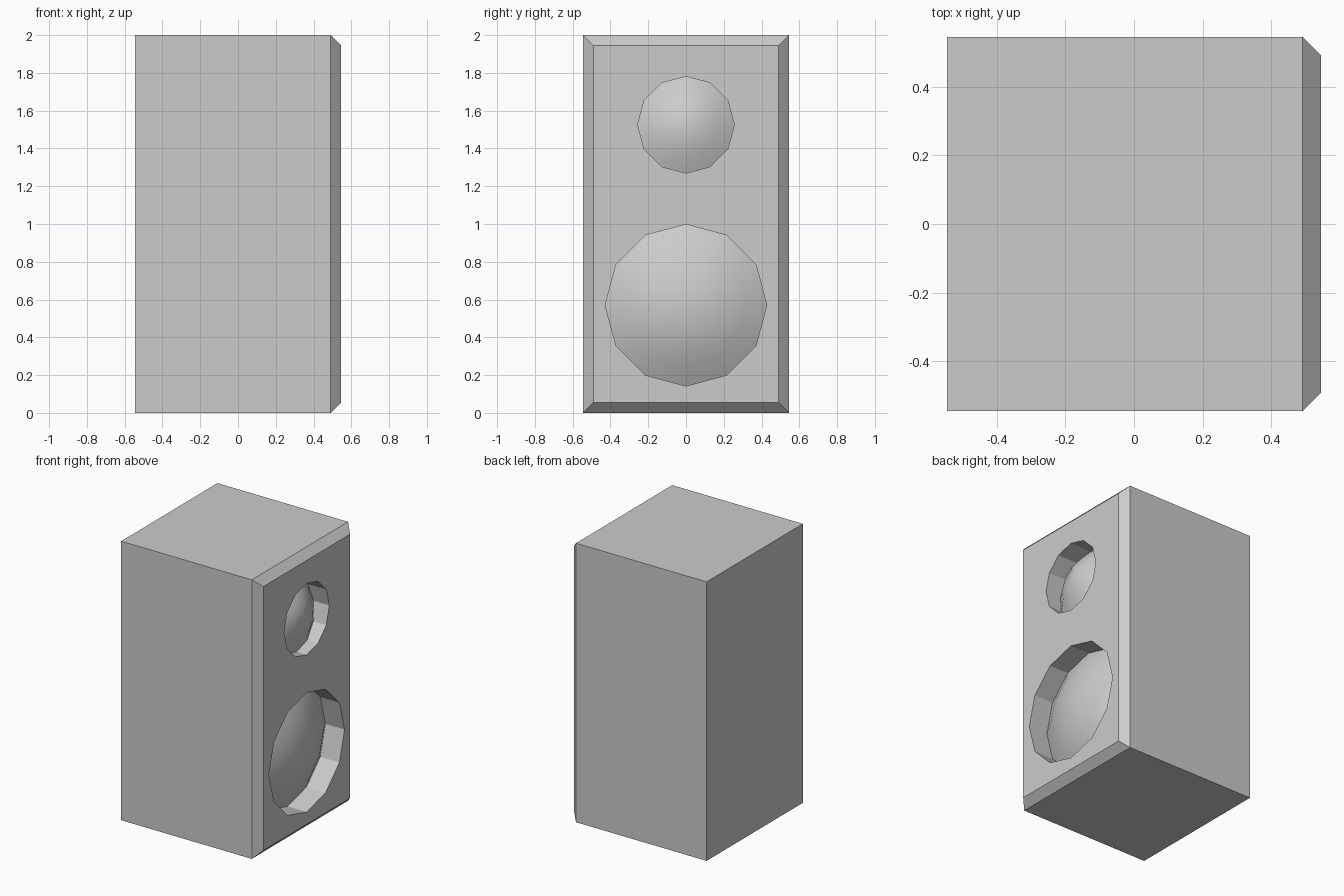
import bpy, bmesh
from math import sin, cos, pi

if "Cube" in bpy.data.objects:
    bpy.data.objects.remove(bpy.data.objects["Cube"])

HALF, HEIGHT, CHAMFER, SIDES = 0.545, 2.0, 0.054, 12


def finish(name, bm, smooth=False):
    bmesh.ops.recalc_face_normals(bm, faces=bm.faces)
    mesh = bpy.data.meshes.new(name)
    bm.to_mesh(mesh)
    bm.free()
    for p in mesh.polygons:
        p.use_smooth = smooth
    ob = bpy.data.objects.new(name, mesh)
    bpy.context.collection.objects.link(ob)
    return ob


def ring(bm, radius, z, depth):
    # twelve points around the driver axis; depth is a function of the angle
    angles = [2 * pi * i / SIDES for i in range(SIDES)]
    return [bm.verts.new((HALF - depth(a), radius * cos(a), z + radius * sin(a)))
            for a in angles]


def bridge(bm, a, b):
    for i in range(SIDES):
        j = (i + 1) % SIDES
        bm.faces.new((a[i], a[j], b[j], b[i]))


def cut_pocket(body, radius, z, depth):
    bm = bmesh.new()
    outer = ring(bm, radius, z, lambda a: -0.1)
    inner = ring(bm, radius, z, lambda a: depth)
    bridge(bm, outer, inner)
    bm.faces.new(outer)
    bm.faces.new(inner)
    cutter = finish("pocket_cutter", bm)
    cutter.hide_render = True
    mod = body.modifiers.new("pocket", 'BOOLEAN')
    mod.operation, mod.solver, mod.object = 'DIFFERENCE', 'EXACT', cutter
    bpy.context.view_layer.objects.active = body
    bpy.ops.object.modifier_apply(modifier=mod.name)
    bpy.data.objects.remove(cutter)


def dome(name, radius, z, edge, tilt, apex, steps):
    # shallow domed cone; tilt sinks its upper edge deeper into the pocket
    bm = bmesh.new()
    prev = None
    for t in steps:
        cur = ring(bm, radius * t, z, lambda a: apex + (edge + tilt * sin(a) - apex) * t * t)
        if prev:
            bridge(bm, prev, cur)
        prev = cur
    tip = bm.verts.new((HALF - apex, 0, z))
    for i in range(SIDES):
        bm.faces.new((prev[i], prev[(i + 1) % SIDES], tip))
    ob = finish(name, bm, True)
    # an open dome must face outwards, towards +x
    if sum(p.normal.x for p in ob.data.polygons) < 0:
        ob.data.flip_normals()


# cabinet: box with the edges of its baffle side chamfered
bm = bmesh.new()
bmesh.ops.create_cube(bm, size=1)
for v in bm.verts:
    v.co = (v.co.x * 2 * HALF, v.co.y * 2 * HALF, (v.co.z + 0.5) * HEIGHT)
edges = [e for e in bm.edges if all(v.co.x > 0 for v in e.verts)]
bmesh.ops.bevel(bm, geom=edges, offset=CHAMFER, segments=1, affect='EDGES')
cabinet = finish("cabinet", bm)

# driver pockets
cut_pocket(cabinet, 0.428, 0.57, 0.155)
cut_pocket(cabinet, 0.256, 1.525, 0.18)

# driver domes
dome("woofer_dome", 0.428, 0.57, 0.152, 0.0, 0.02, (1, 0.75, 0.5, 0.25))
dome("tweeter_dome", 0.256, 1.525, 0.125, 0.045, 0.02, (1, 0.66, 0.33))
